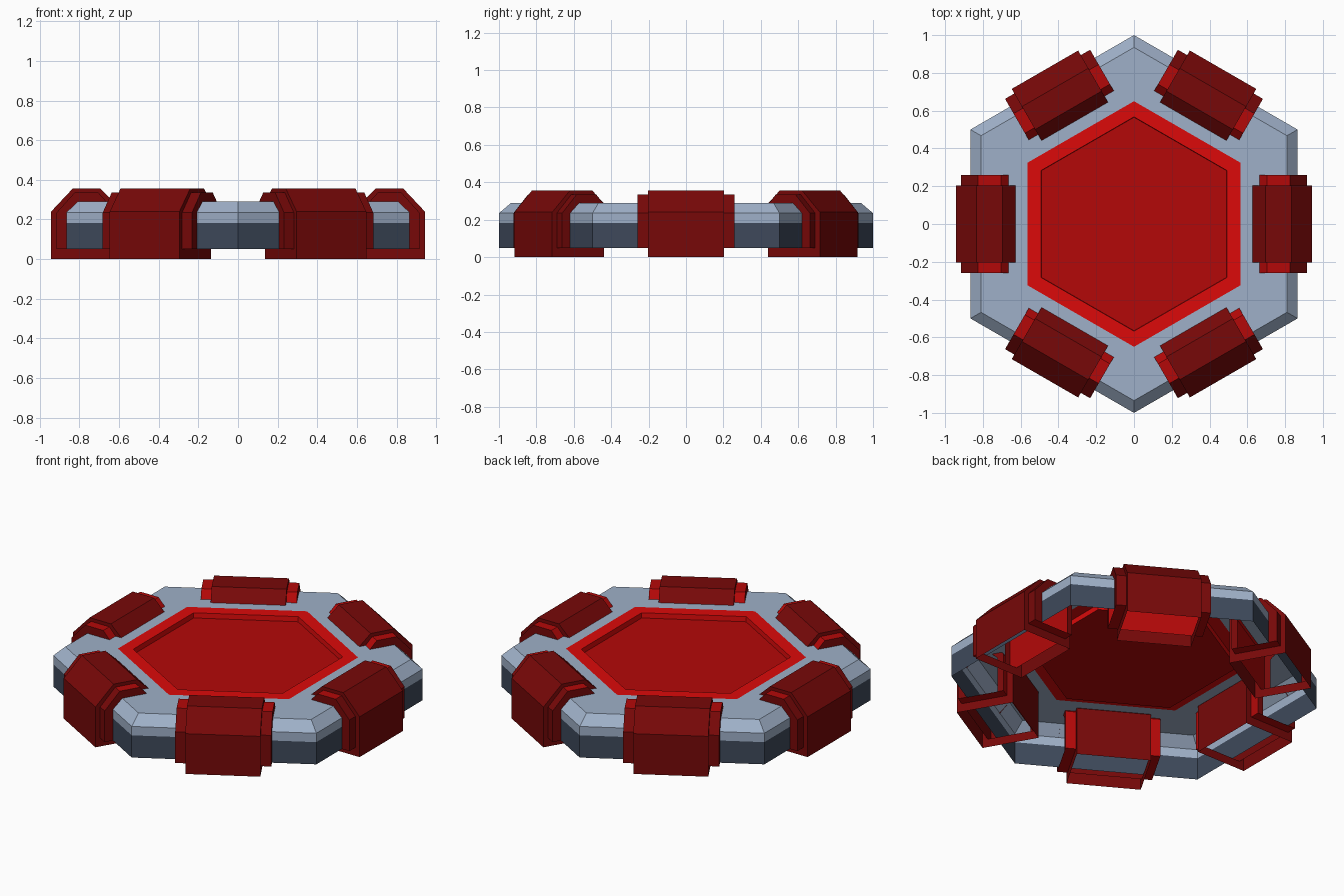
import bpy, bmesh, math
from mathutils import Matrix

if "Cube" in bpy.data.objects:
    bpy.data.objects.remove(bpy.data.objects["Cube"])


def mat(name, hexcol):
    def lin(c):
        c /= 255
        return c / 12.92 if c <= 0.04045 else ((c + 0.055) / 1.055) ** 2.4
    m = bpy.data.materials.new(name)
    m.diffuse_color = [lin(int(hexcol[i:i + 2], 16)) for i in (0, 2, 4)] + [1]
    m.use_nodes = True
    m.node_tree.nodes["Principled BSDF"].inputs["Base Color"].default_value = m.diffuse_color
    return m


light_grey = mat("light grey", "9FB0C8")
slate = mat("dark slate", "3E495B")
bright_red = mat("bright red", "DC0A0A")
mid_red = mat("mid red", "B40808")
dark_red = mat("dark red", "770808")


def loft(name, sections, strip_mats, mats, closed, cap_mat=None, matrix=None, end_plates=()):
    """Join a row of matching cross-sections with quads.
    strip_mats holds one material index per strip, or a list with one per quad."""
    bm = bmesh.new()
    rows = [[bm.verts.new(p) for p in s] for s in sections]
    n = len(rows[0])
    for a, b, mi in zip(rows, rows[1:], strip_mats):
        for i in range(n if closed else n - 1):
            j = (i + 1) % n
            f = bm.faces.new((a[i], a[j], b[j], b[i]))
            f.material_index = mi[i] if isinstance(mi, list) else mi
    if cap_mat is not None:
        bm.faces.new(rows[-1]).material_index = cap_mat
    # Plates closing the gap between the open ends of two neighbouring sections
    for a, b, mi in end_plates:
        f = bm.faces.new((rows[a][-1], rows[a][0], rows[b][0], rows[b][-1]))
        f.material_index = mi
    me = bpy.data.meshes.new(name)
    bm.to_mesh(me)
    bm.free()
    for m in mats:
        me.materials.append(m)
    ob = bpy.data.objects.new(name, me)
    if matrix is not None:
        me.transform(matrix)
    bpy.context.collection.objects.link(ob)
    return ob


def hexagon(r, z):
    angles = [math.radians(90 + 60 * i) for i in range(6)]
    return [(r * math.cos(a), r * math.sin(a), z) for a in angles]


# Hollow hexagonal shell: skirt, bevel and top plate
loft("hexagon_shell",
     [hexagon(*p) for p in ((1, .05), (1, .182), (1, .235), (.935, .29), (.65, .29))],
     [1, 0, 0, 0], [light_grey, slate], True)

# Recessed red centre inside a flat bright rim
loft("centre_panel", [hexagon(.65, .29), hexagon(.567, .29), hexagon(.565, .26)],
     [0, 0], [bright_red, mid_red], True, cap_mat=1)

# Clamps straddling each side, open underneath (radius, height profiles)
MAIN = [(.943, 0), (.943, .24), (.835, .355), (.695, .355), (.622, .285), (.622, 0)]
COLLAR = [(.915, .05), (.915, .235), (.825, .335), (.705, .335), (.655, .28), (.655, .05)]
INNER = [(.866, .05), (.866, .23), (.81, .29), (.72, .29), (.69, .26), (.69, .05)]
STEPS = [(INNER, -.26), (COLLAR, -.26), (COLLAR, -.203), (MAIN, -.203),
         (MAIN, .203), (COLLAR, .203), (COLLAR, .26), (INNER, .26)]
COLLAR_MATS = [1, 1, 1, 0, 0]      # outer wall and chamfer stay dark
for k in range(6):
    turn = Matrix.Rotation(math.radians(60 * k), 4, 'Z')
    sections = [[(r, t, z) for r, z in reversed(prof)] for prof, t in STEPS]
    loft(f"clamp_{k + 1}", sections,
         [0, COLLAR_MATS, 0, 0, 0, COLLAR_MATS, 0], [dark_red, mid_red], False, matrix=turn,
         end_plates=[(1, 2, 1), (2, 3, 0), (4, 5, 0), (5, 6, 1)])
    # Inner sleeve carrying the collar through the clamp
    sleeve = [[(r, t, z) for r, z in reversed(COLLAR)] for t in (-.203, .203)]
    loft(f"clamp_sleeve_{k + 1}", sleeve, [COLLAR_MATS], [dark_red, mid_red], False, matrix=turn)
